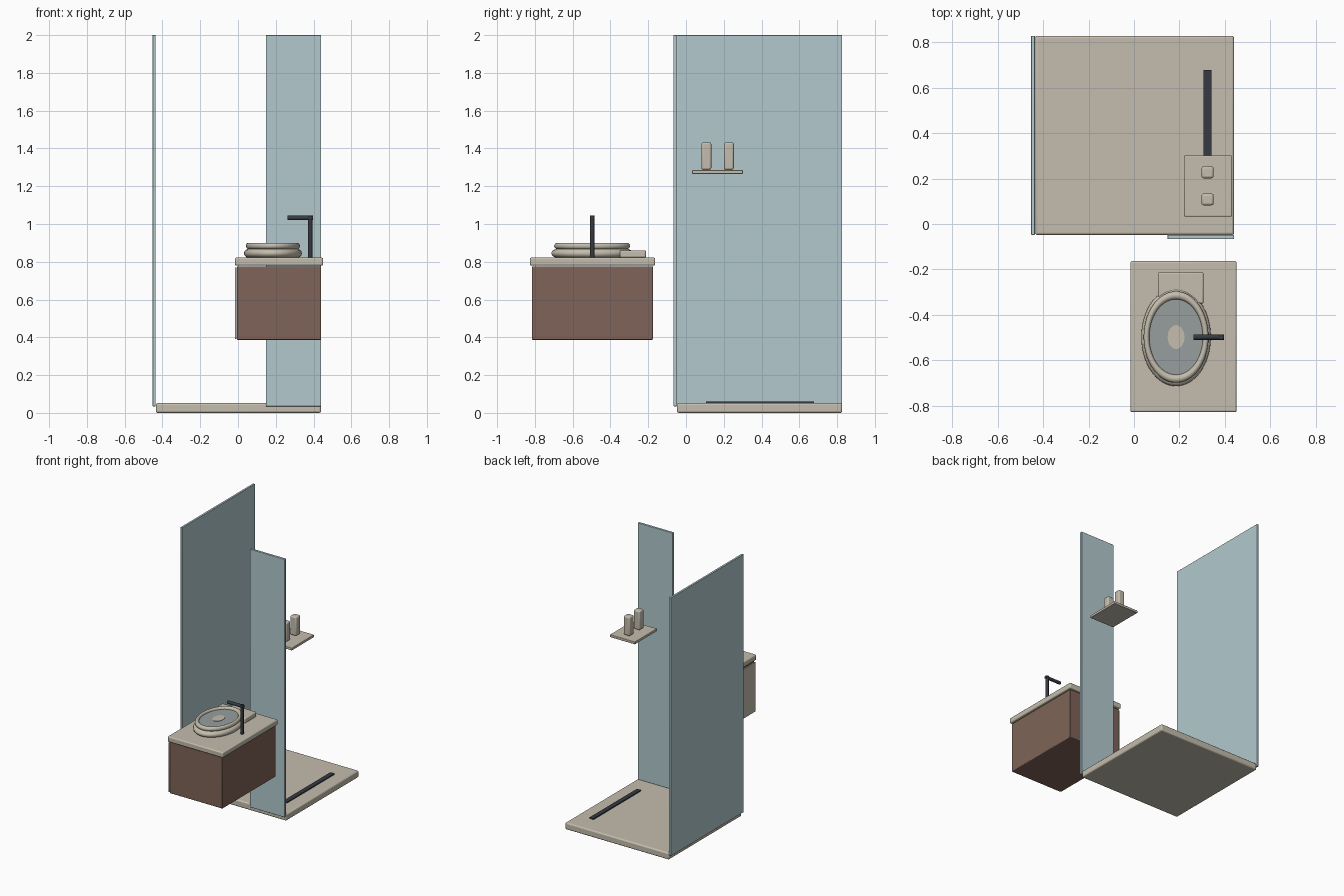
import bpy, bmesh, math
from mathutils import Matrix, Vector

old = bpy.data.objects.get("Cube")
if old:
    bpy.data.objects.remove(old, do_unlink=True)


def material(name, hex_code):
    """Flat colour from an sRGB hex code, stored as linear values."""
    srgb = [int(hex_code[i:i + 2], 16) / 255 for i in (0, 2, 4)]
    rgba = [((c + 0.055) / 1.055) ** 2.4 for c in srgb] + [1]
    mat = bpy.data.materials.new(name)
    mat.use_nodes = True
    mat.diffuse_color = rgba
    mat.node_tree.nodes["Principled BSDF"].inputs["Base Color"].default_value = rgba
    return mat


stone = material("warm stone", "C4BDAD")
wood = material("brown wood", "7F6458")
glass = material("pale blue glass", "B2C9CE")
metal = material("black metal", "363A42")
basin = material("grey basin", "979F9F")


def finish(name, bm, mat, smooth=True):
    mesh = bpy.data.meshes.new(name)
    bmesh.ops.recalc_face_normals(bm, faces=bm.faces)
    bm.to_mesh(mesh)
    bm.free()
    mesh.materials.append(mat)
    obj = bpy.data.objects.new(name, mesh)
    bpy.context.collection.objects.link(obj)
    if smooth:
        bpy.ops.object.select_all(action='DESELECT')
        obj.select_set(True)
        bpy.context.view_layer.objects.active = obj
        bpy.ops.object.shade_smooth_by_angle(angle=math.radians(35))
    return obj


def box(name, mat, xs, ys, zs, bevel=0.0):
    """Box from its x, y and z ranges, with rounded edges."""
    spans = (xs, ys, zs)
    centre = Vector([sum(s) / 2 for s in spans])
    size = [s[1] - s[0] for s in spans]
    bm = bmesh.new()
    bmesh.ops.create_cube(bm, size=1, matrix=Matrix.Translation(centre) @ Matrix.Diagonal((*size, 1)))
    obj = finish(name, bm, mat, bevel > 0)
    if bevel:
        mod = obj.modifiers.new("rounded edges", 'BEVEL')
        mod.width, mod.segments = bevel, 3
    return obj


def rod(name, mat, start, end, radius):
    start, end = Vector(start), Vector(end)
    axis = end - start
    turn = axis.to_track_quat('Z', 'Y').to_matrix().to_4x4()
    bm = bmesh.new()
    bmesh.ops.create_cone(bm, cap_ends=True, segments=24, radius1=radius, radius2=radius,
                          depth=axis.length, matrix=Matrix.Translation((start + end) / 2) @ turn)
    return finish(name, bm, mat)


# Oval basin parts share one centre and one stretch
BOWL = Vector((0.185, -0.497, 0))
STRETCH = 1.41


def oval_ring(name, mat, major, width, height, z, steps=64, sides=16):
    """Elliptical ring with an oval cross-section."""
    bm = bmesh.new()
    loops = []
    for i in range(steps):
        a = math.tau * i / steps
        loop = []
        for j in range(sides):
            b = math.tau * j / sides
            r = major + width * math.cos(b)
            loop.append(bm.verts.new(BOWL + Vector((
                r * math.cos(a), STRETCH * r * math.sin(a), z + height * math.sin(b)))))
        loops.append(loop)
    for i in range(steps):
        p, q = loops[i], loops[(i + 1) % steps]
        for j in range(sides):
            k = (j + 1) % sides
            bm.faces.new((p[j], q[j], q[k], p[k]))
    return finish(name, bm, mat)


def oval_disc(name, mat, radius, low, high):
    bm = bmesh.new()
    place = Matrix.Translation(BOWL + Vector((0, 0, (low + high) / 2)))
    bmesh.ops.create_cone(bm, cap_ends=True, segments=64, radius1=radius, radius2=radius,
                          depth=high - low, matrix=place @ Matrix.Diagonal((1, STRETCH, 1, 1)))
    return finish(name, bm, mat)


# Shower tray, drain channel and glass screens
box("shower_tray", stone, (-0.435, 0.44), (-0.048, 0.827), (0, 0.052), 0.01)
box("drain_channel", metal, (0.305, 0.34), (0.105, 0.677), (0.045, 0.06))
box("side_screen", glass, (-0.452, -0.436), (-0.048, 0.827), (0.035, 2), 0.002)
box("front_screen", glass, (0.148, 0.44), (-0.066, -0.048), (0.035, 2), 0.002)

# Shelf with two bottles
box("shelf", stone, (0.22, 0.431), (0.033, 0.301), (1.265, 1.285), 0.004)
for side, y in (("front", 0.108), ("back", 0.227)):
    box(side + "_bottle", stone, (0.297, 0.35), (y - 0.026, y + 0.026), (1.287, 1.432), 0.01)

# Vanity cabinet, drawer front and worktop
box("cabinet", wood, (-0.006, 0.44), (-0.816, -0.175), (0.387, 0.776), 0.005)
box("drawer_front", stone, (-0.016, -0.007), (-0.814, -0.177), (0.392, 0.77), 0.003)
box("worktop", stone, (-0.016, 0.451), (-0.827, -0.163), (0.78, 0.822), 0.008)
box("folded_towel", stone, (0.105, 0.306), (-0.35, -0.212), (0.822, 0.861), 0.008)

# Basin
oval_ring("basin_body", stone, 0.13, 0.023, 0.023, 0.845)
oval_ring("basin_rim", stone, 0.13, 0.0125, 0.0165, 0.884)
oval_disc("basin_bowl", basin, 0.124, 0.83, 0.885)
oval_disc("basin_drain", stone, 0.037, 0.88, 0.888)

# Tap
rod("tap_post", metal, (0.382, -0.497, 0.822), (0.382, -0.497, 1.044), 0.012)
rod("tap_spout", metal, (0.262, -0.497, 1.032), (0.396, -0.497, 1.032), 0.012)
